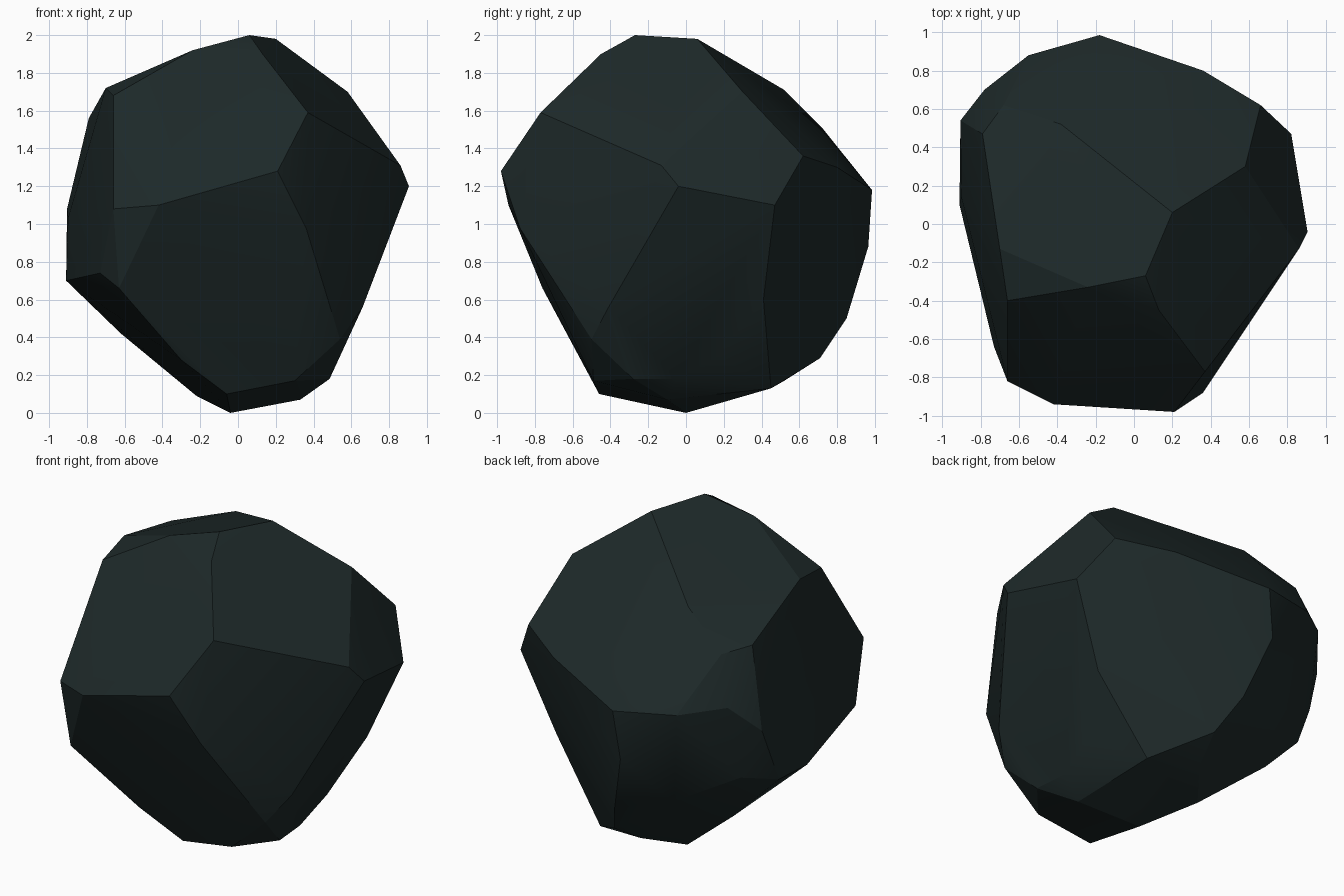
import bpy, bmesh, math

# Facet corners of the boulder, listed from crown to base
corners = [
    # crown
    (.06, -.27, 2.0), (.2, .06, 1.98), (-.24, -.33, 1.92), (.13, -.45, 1.9),
    (-.66, -.4, 1.68), (-.7, -.13, 1.72), (.58, .3, 1.7), (-.38, .52, 1.71),
    (.37, -.77, 1.59), (-.33, .72, 1.51), (-.79, .47, 1.56), (-.68, .62, 1.53),
    # shoulder
    (.66, .62, 1.36), (.86, -.13, 1.31), (.36, .8, 1.3), (.21, -.98, 1.28),
    (.905, -.04, 1.2), (-.18, .985, 1.18), (-.55, .88, 1.21), (-.78, .7, 1.25),
    (.82, .47, 1.1), (-.42, -.94, 1.1), (-.66, -.82, 1.08),
    # waist
    (-.9, .14, 1.03), (-.905, .54, 1.08), (.36, -.88, .98), (-.22, .965, .88),
    (-.73, -.64, .74), (-.63, -.76, .66), (-.91, .1, .7), (-.905, .37, .71),
    (-.8, .6, .78), (-.45, .76, .6), (.61, .41, .6), (.66, -.41, .56),
    (-.1, .85, .5),
    # base
    (-.62, .42, .42), (.54, -.5, .39), (.5, .17, .3), (0, .71, .29),
    (-.3, -.55, .28), (.465, -.05, .18), (.485, -.28, .18), (.3, -.49, .17),
    (-.05, .52, .17), (.28, .45, .13), (-.06, -.46, .1), (-.22, .3, .09),
    (.33, -.1, .07), (-.04, 0, 0),
]

# Boulder: hull of the corners, near-flat triangles merged into facets
bm = bmesh.new()
for c in corners:
    bm.verts.new(c)
hull = bmesh.ops.convex_hull(bm, input=bm.verts[:])
loose = {g for g in hull["geom_interior"] if isinstance(g, bmesh.types.BMVert)}
bmesh.ops.delete(bm, geom=list(loose), context='VERTS')
bmesh.ops.dissolve_limit(bm, angle_limit=math.radians(4), verts=bm.verts[:], edges=bm.edges[:])
bmesh.ops.recalc_face_normals(bm, faces=bm.faces[:])
mesh = bpy.data.meshes.new("boulder")
bm.to_mesh(mesh)
bm.free()
boulder = bpy.data.objects.new("boulder", mesh)
bpy.context.collection.objects.link(boulder)

# Dark slate stone colour
stone = bpy.data.materials.new("dark slate")
stone.diffuse_color = (.0125, .022, .022, 1)
mesh.materials.append(stone)

# Soft shading inside facets, crisp edges between them
bpy.context.view_layer.objects.active = boulder
boulder.select_set(True)
bpy.ops.object.shade_smooth_by_angle(angle=math.radians(20))
